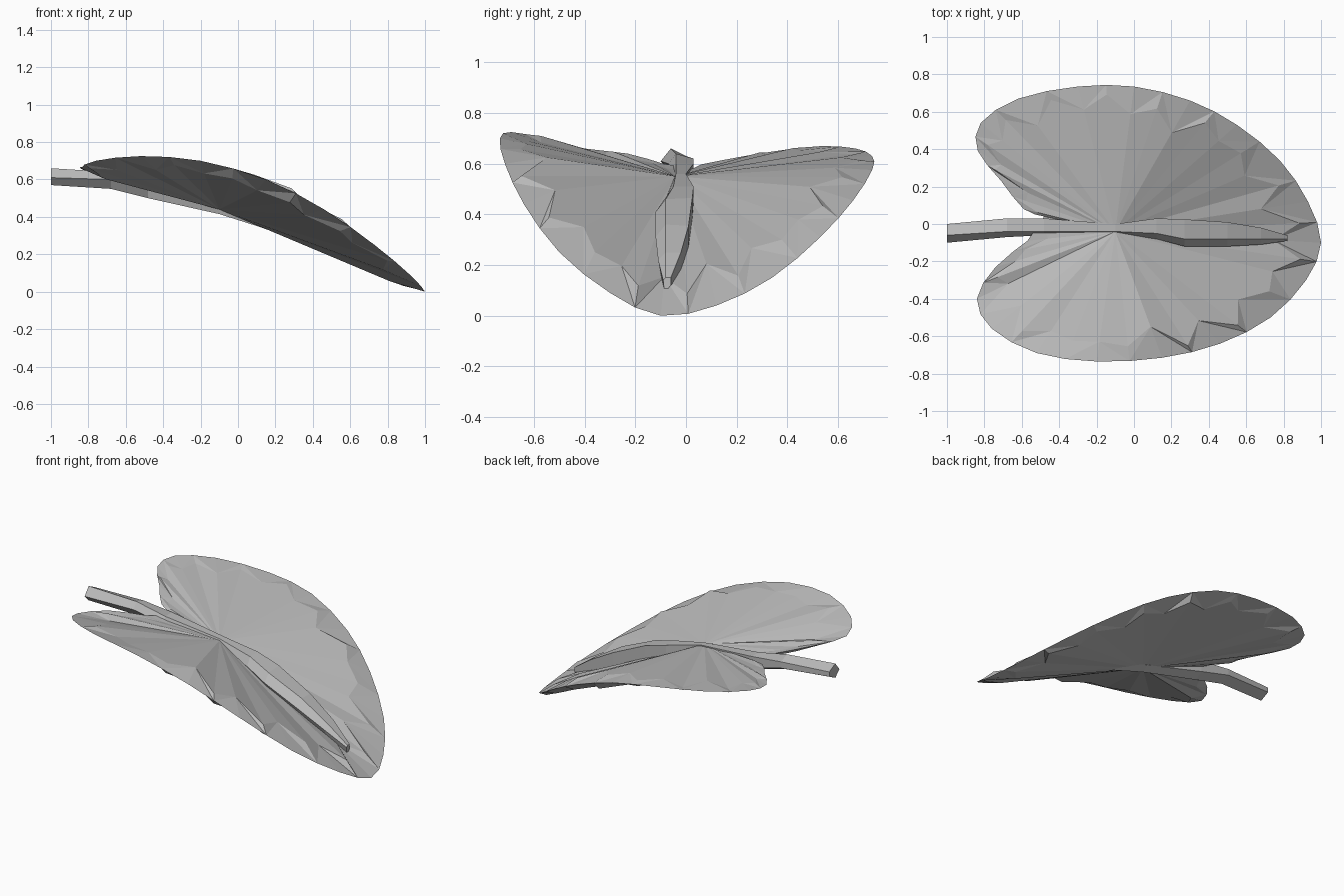
import bpy
import random
from mathutils import Vector

random.seed(4)

cube = bpy.data.objects.get("Cube")
if cube:
    bpy.data.objects.remove(cube, do_unlink=True)


def make_material(name, colour):
    mat = bpy.data.materials.new(name)
    mat.use_nodes = True
    mat.diffuse_color = colour
    mat.node_tree.nodes["Principled BSDF"].inputs["Base Color"].default_value = colour
    return mat


def make_object(name, verts, faces, mat):
    mesh = bpy.data.meshes.new(name)
    mesh.from_pydata(verts, [], faces)
    mesh.materials.append(mat)
    mesh.update()
    obj = bpy.data.objects.new(name, mesh)
    bpy.context.collection.objects.link(obj)
    return obj


def smooth_outline(points):
    """Add one smooth in-between point on every span of an open outline."""
    result = []
    last = len(points) - 1
    for i in range(last):
        before = points[max(i - 1, 0)]
        after = points[min(i + 2, last)]
        a, b = points[i], points[i + 1]
        middle = (a + b) * 0.5 + ((a + b) - (before + after)) * 0.0625
        result += [a, middle]
    result.append(points[last])
    return result


grey = make_material("plain_grey", (0.5, 0.5, 0.5, 1))

# Leaf rim, from the back of the notch, round the tip, to the front of the notch
rim_controls = [Vector(p) for p in (
    (-.48, .04, .58), (-.59, .08, .6), (-.71, .23, .63), (-.835, .39, .655),
    (-.82, .54, .67), (-.62, .67, .66), (-.3, .735, .63), (0, .735, .575),
    (.3, .66, .455), (.55, .53, .31), (.78, .34, .15), (.93, .12, .04),
    (1, -.1, 0), (.92, -.3, .09), (.73, -.5, .25), (.46, -.64, .44),
    (.15, -.715, .6), (-.2, -.735, .7), (-.52, -.69, .725), (-.76, -.56, .7),
    (-.84, -.4, .66), (-.74, -.23, .64), (-.57, -.09, .6))]
rim = smooth_outline(rim_controls)
count = len(rim)

# Leaf blade: two pleated fans that share the rim, both bulging near the tip
top_centre = Vector((-.1, -.04, .55))
under_centre = Vector((-.1, -.04, .44))
top_ring, under_ring = [], []
for i, p in enumerate(rim):
    tooth = .9 if i % 2 else .8
    outer = min(1, max(0, (p.x + .3) / .5))
    top_reach = tooth + random.uniform(-.05, .05)
    under_reach = tooth + random.uniform(0, .06)
    crease = random.uniform(-.01, .01)
    top_ring.append(top_centre.lerp(p, top_reach)
                    + Vector((0, 0, crease + .035 * outer)))
    under_ring.append(under_centre.lerp(p, under_reach)
                      + Vector((0, 0, crease - .01 - .03 * outer * (1 - max(0, p.x)))))

verts = rim + top_ring + under_ring + [top_centre, under_centre]
top_hub, under_hub = 3 * count, 3 * count + 1
faces = []
for i in range(count):
    j = (i + 1) % count
    # The outline runs clockwise seen from above
    for ring, hub, flip in ((count, top_hub, True), (2 * count, under_hub, False)):
        a, b = ring + i, ring + j
        if i % 2:
            tris = [(hub, a, b), (a, i, b), (i, j, b)]
        else:
            tris = [(hub, a, b), (a, i, j), (a, j, b)]
        faces += [t[::-1] if flip else t for t in tris]
make_object("leaf_blade", verts, faces, grey)

# Stem and midrib: five-sided sections
# x, back y, ridge y, front y, ridge z, back z, front z, bottom z
sections = (
    (-1, 0, -.06, -.1, .66, .63, .61, .57),
    (-.68, .03, -.04, -.07, .64, .62, .6, .55),
    (-.48, .03, -.04, -.06, .6, .6, .56, .5),
    (-.1, .0, -.04, -.055, .56, .56, .51, .415),
    (.12, .03, -.05, -.08, .51, .51, .46, .345),
    (.27, .025, -.08, -.12, .46, .465, .41, .29),
    (.5, .01, -.08, -.12, .36, .355, .31, .2),
    (.68, -.02, -.08, -.11, .25, .25, .22, .13),
    (.82, -.06, -.08, -.09, .15, .15, .14, .09),
)
verts, faces = [], []
for x, back, ridge, front, ridge_z, back_z, front_z, low in sections:
    middle = (back + front) / 2
    verts += [(x, back, back_z), (x, ridge, ridge_z), (x, front, front_z),
              (x, middle - .01, low), (x, back, low + .03)]
sides = 5
for s in range(len(sections) - 1):
    for k in range(sides):
        a, b = s * sides + k, s * sides + (k + 1) % sides
        faces.append((a, b, b + sides, a + sides))
faces.append(tuple(range(sides))[::-1])
faces.append(tuple(range(len(verts) - sides, len(verts))))
make_object("stem_and_midrib", verts, faces, grey)
